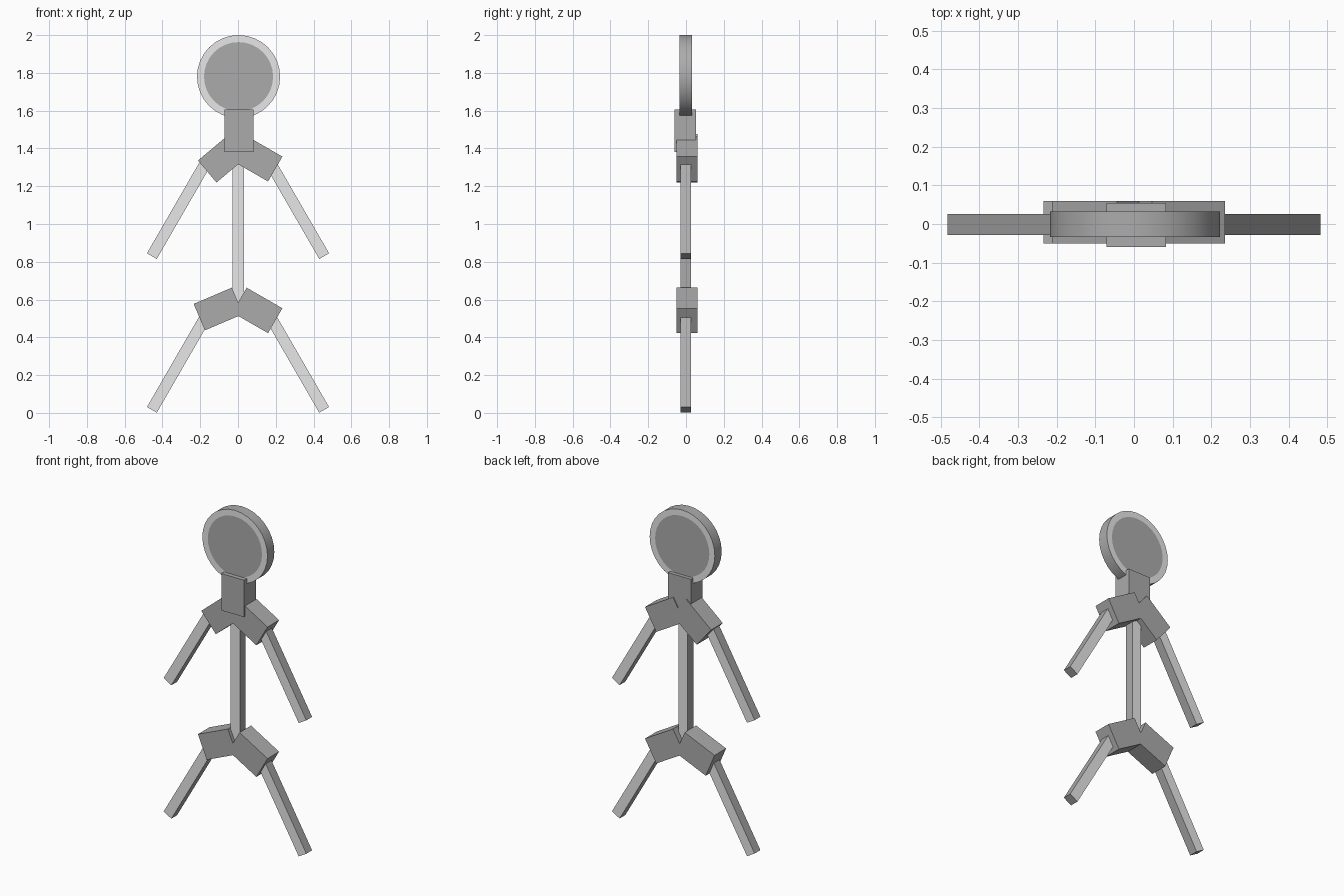
import bpy, bmesh, math
from mathutils import Matrix, Vector

if "Cube" in bpy.data.objects:
    bpy.data.objects.remove(bpy.data.objects["Cube"])


def material(name, value):
    m = bpy.data.materials.new(name)
    m.diffuse_color = (value, value, value, 1)
    m.use_nodes = True
    m.node_tree.nodes["Principled BSDF"].inputs["Base Color"].default_value = m.diffuse_color
    return m


LIGHT = material("light_grey", 0.8)
DARK = material("mid_grey", 0.41)


def finish(name, bm, mats):
    bmesh.ops.recalc_face_normals(bm, faces=bm.faces)
    mesh = bpy.data.meshes.new(name)
    bm.to_mesh(mesh)
    bm.free()
    for m in mats:
        mesh.materials.append(m)
    obj = bpy.data.objects.new(name, mesh)
    bpy.context.collection.objects.link(obj)
    return obj


def bar(name, start, end, width, y0, y1, light_faces=False):
    """Box running between two (x, z) points; optionally light front and back."""
    a = Vector((start[0], 0, start[1]))
    b = Vector((end[0], 0, end[1]))
    d = b - a
    bm = bmesh.new()
    bmesh.ops.create_cube(bm, size=1)
    bmesh.ops.scale(bm, vec=(d.length, y1 - y0, width), verts=bm.verts)
    place = Matrix.Translation((a + b) / 2 + Vector((0, (y0 + y1) / 2, 0)))
    turn = Matrix.Rotation(-math.atan2(d.z, d.x), 4, 'Y')
    bmesh.ops.transform(bm, matrix=place @ turn, verts=bm.verts)
    bm.normal_update()
    if light_faces:
        for f in bm.faces:
            f.material_index = 1 if abs(f.normal.y) > 0.9 else 0
    return finish(name, bm, [DARK, LIGHT] if light_faces else [DARK])


# Head: thin disc with a darker inset circle on both faces
bm = bmesh.new()
bmesh.ops.create_cone(bm, cap_ends=True, segments=32, radius1=0.22, radius2=0.22, depth=0.066)
bmesh.ops.transform(bm, verts=bm.verts,
                    matrix=Matrix.Translation((0.003, -0.001, 1.78)) @ Matrix.Rotation(math.pi / 2, 4, 'X'))
bm.normal_update()
caps = [f for f in bm.faces if abs(f.normal.y) > 0.9]
ring = bmesh.ops.inset_individual(bm, faces=caps, thickness=0.037)["faces"]
for f in ring:
    f.material_index = 1
head = finish("head", bm, [DARK, LIGHT])
bpy.context.view_layer.objects.active = head
head.select_set(True)
bpy.ops.object.shade_smooth_by_angle(angle=math.radians(30))

# Neck and spine
bar("neck", (0.006, 1.38), (0.006, 1.605), 0.154, -0.06, 0.054)
bar("spine", (0.002, 0.56), (0.002, 1.38), 0.062, -0.029, 0.026, True)

# Shoulder and hip blocks
for name, start, end in (
    ("left_shoulder", (-0.163, 1.278), (0.005, 1.419)),
    ("right_shoulder", (0.197, 1.291), (0.008, 1.400)),
    ("left_hip", (-0.205, 0.507), (-0.003, 0.593)),
    ("right_hip", (0.197, 0.488), (0.008, 0.597)),
):
    bar(name, start, end, 0.152, -0.051, 0.06)

# Arms and legs, splayed 30 degrees from vertical
LENGTH = 0.57
for side, s in (("left", -1), ("right", 1)):
    for part, z in (("arm", 0.83), ("leg", 0.016)):
        top = (s * (0.456 - LENGTH * 0.5), z + LENGTH * 0.866)
        bar(f"{side}_{part}", (s * 0.456, z), top, 0.06, -0.029, 0.026, True)
